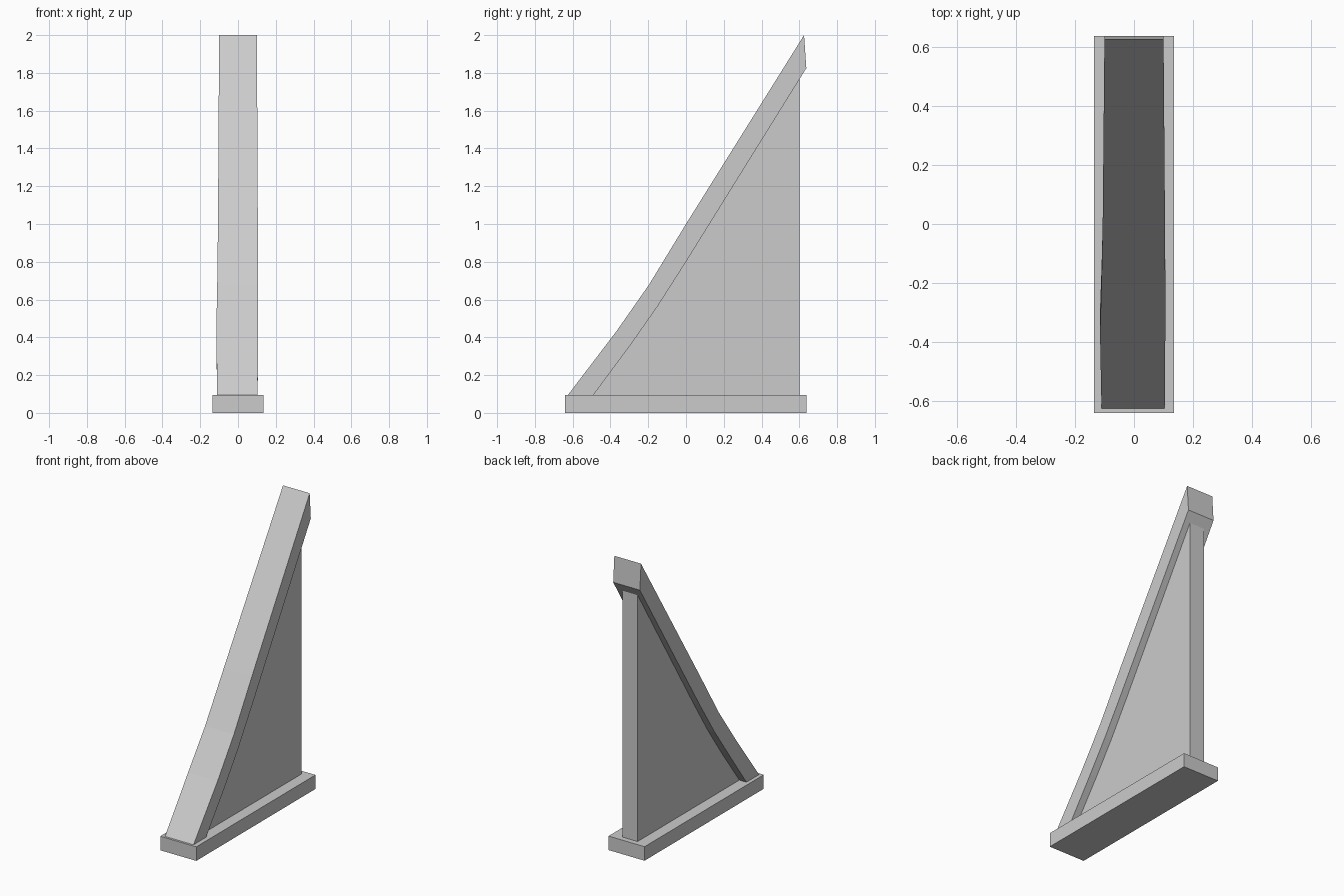
import bpy
import bmesh

cube = bpy.data.objects.get("Cube")
if cube:
    bpy.data.objects.remove(cube, do_unlink=True)

stone = bpy.data.materials.new("grey_stone")
stone.use_nodes = True
stone.diffuse_color = (0.6, 0.6, 0.6, 1)
stone.node_tree.nodes["Principled BSDF"].inputs["Base Color"].default_value = (0.6, 0.6, 0.6, 1)

BASE_TOP = 0.095


def finish(name, bm):
    bmesh.ops.recalc_face_normals(bm, faces=bm.faces[:])
    mesh = bpy.data.meshes.new(name)
    bm.to_mesh(mesh)
    bm.free()
    mesh.materials.append(stone)
    obj = bpy.data.objects.new(name, mesh)
    bpy.context.collection.objects.link(obj)
    return obj


def extrude_profile(name, profile, half_width):
    """Extrude a side profile of (y, z) points across x."""
    bm = bmesh.new()
    face = bm.faces.new([bm.verts.new((-half_width, y, z)) for y, z in profile])
    side = bmesh.ops.extrude_face_region(bm, geom=[face])["geom"]
    verts = [g for g in side if isinstance(g, bmesh.types.BMVert)]
    bmesh.ops.translate(bm, verts=verts, vec=(2 * half_width, 0, 0))
    return finish(name, bm)


# Sloping beam stations: upper (y, z), lower (y, z), left and right edge x
stations = [
    ((-0.625, BASE_TOP), (-0.49, BASE_TOP), -0.11, 0.104),
    ((-0.37, 0.43), (-0.29, 0.365), -0.115, 0.106),
    ((-0.195, 0.68), (-0.15, 0.565), -0.11, 0.106),
    ((0.0, 1.0), (0.0, 0.8), -0.106, 0.105),
    ((0.625, 2.0), (0.637, 1.825), -0.1, 0.1),
]

# Flat footing slab
extrude_profile("base_slab", [(-0.64, 0), (0.637, 0), (0.637, BASE_TOP), (-0.64, BASE_TOP)], 0.135)

# Thin web filling the triangle under the beam
underside = [s[1] for s in stations[:-1]]
extrude_profile("web_wall", underside + [(0.6, 1.77), (0.6, BASE_TOP)], 0.057)

# Sloping beam lofted through its stations
bm = bmesh.new()
rings = []
for (uy, uz), (ly, lz), x0, x1 in stations:
    corners = [(x0, uy, uz), (x1, uy, uz), (x1, ly, lz), (x0, ly, lz)]
    rings.append([bm.verts.new(c) for c in corners])
for a, b in zip(rings, rings[1:]):
    for i in range(4):
        j = (i + 1) % 4
        bm.faces.new((a[i], a[j], b[j], b[i]))
bm.faces.new(rings[0])
bm.faces.new(rings[-1])
finish("sloping_beam", bm)
